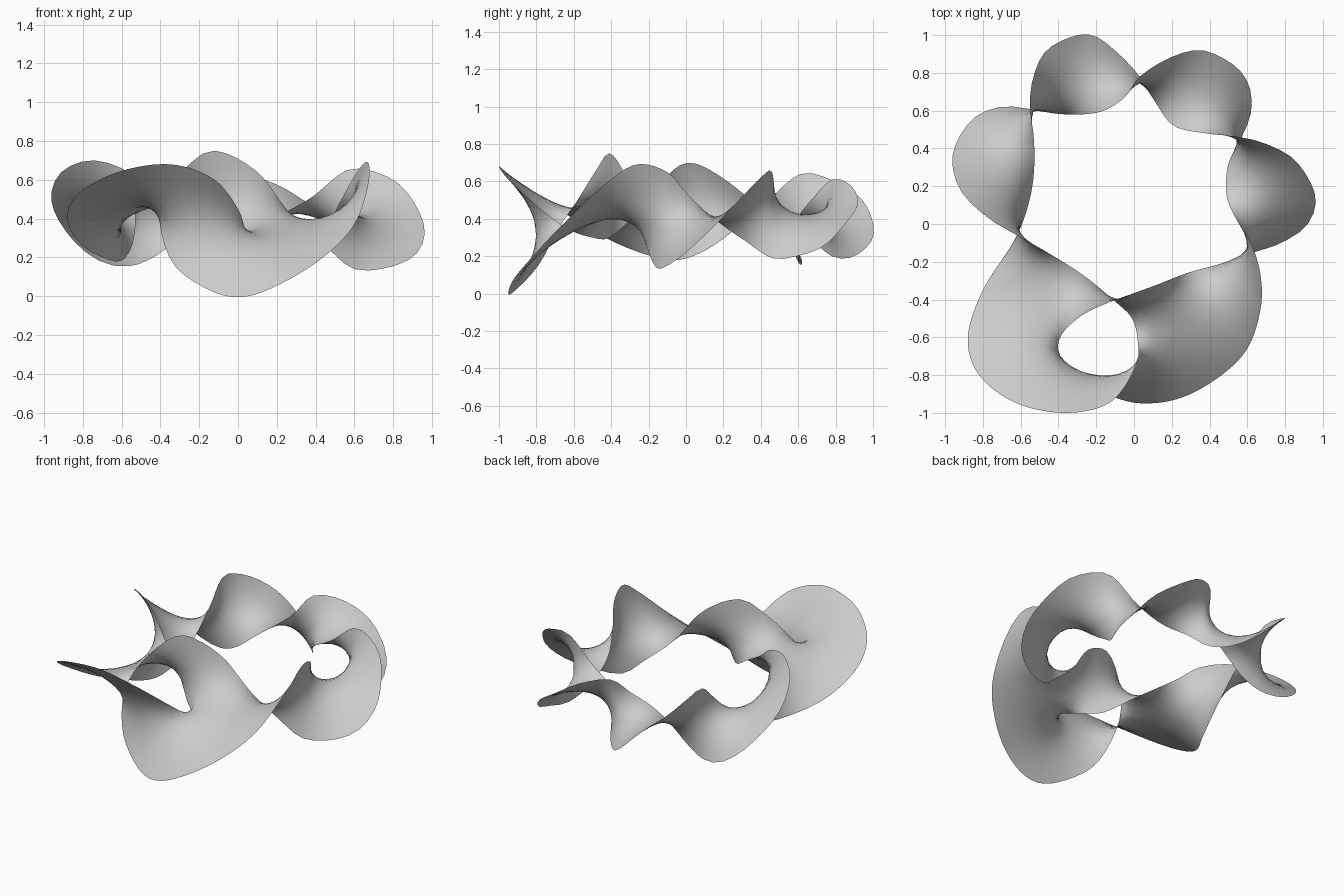
import bpy
import bmesh
from mathutils import Vector

cube = bpy.data.objects.get("Cube")
if cube:
    bpy.data.objects.remove(cube, do_unlink=True)

LENGTH_STEPS = 16   # samples along each rim strand
WIDTH_STEPS = 8     # samples across the film
NECK_HOLD = 0.15    # how firmly the ring's necks keep their straight line

# Rim: one closed knotted loop, listed strand by strand.
# Every strand starts at a crossing and runs to the start of the next one.
strands = {}


def strand(name, *points):
    strands[name] = [Vector(p) for p in points]


strand("left_outer", (-.12, -.94, .6), (-.35, -1, .68), (-.62, -.95, .64),
       (-.82, -.8, .53), (-.88, -.6, .4), (-.8, -.35, .26))
strand("back_left_inner", (-.63, -.08, .18), (-.56, .1, .23), (-.53, .27, .35), (-.53, .45, .51))
strand("back_outer", (-.55, .61, .64), (-.54, .75, .62), (-.48, .9, .54),
       (-.36, .98, .44), (-.22, 1, .3), (-.08, .9, .2))
strand("back_right_inner", (.03, .78, .2), (.11, .65, .31), (.21, .52, .41), (.38, .48, .51))
strand("right_outer", (.56, .46, .65), (.71, .42, .64), (.86, .33, .55),
       (.96, .15, .36), (.92, 0, .22), (.78, -.1, .15))
strand("front_right_inner", (.6, -.16, .14), (.46, -.21, .25), (.28, -.26, .41), (.1, -.33, .64))
strand("hole_left", (-.12, -.41, .75), (-.27, -.48, .66), (-.38, -.58, .5),
       (-.4, -.68, .35), (-.32, -.79, .15))
strand("front_right_outer", (-.12, -.91, .02), (.05, -.95, 0), (.25, -.92, .08),
       (.45, -.81, .21), (.6, -.66, .37), (.67, -.45, .57), (.67, -.27, .69))
strand("right_inner", (.62, -.1, .65), (.55, .01, .53), (.49, .15, .4), (.5, .32, .28))
strand("back_right_outer", (.57, .46, .19), (.62, .59, .2), (.61, .73, .25),
       (.53, .84, .36), (.36, .92, .48), (.19, .88, .58))
strand("back_inner", (.03, .78, .61), (-.05, .67, .5), (-.16, .6, .41), (-.28, .58, .32), (-.42, .585, .21))
strand("back_left_outer", (-.56, .61, .155), (-.71, .62, .18), (-.86, .55, .3),
       (-.96, .37, .48), (-.92, .18, .63), (-.77, .03, .7))
strand("left_inner", (-.6, -.07, .66), (-.46, -.15, .55), (-.27, -.27, .42))
strand("hole_right", (-.1, -.41, .3), (-.01, -.5, .3), (.02, -.62, .34), (.01, -.75, .43))


def catmull(a, b, c, d, t):
    return 0.5 * (2 * b + (c - a) * t + (2 * a - 5 * b + 4 * c - d) * t * t
                  + (3 * b - a - 3 * c + d) * t ** 3)


# Smooth the loop and cut it back into strands
loop = [p for pts in strands.values() for p in pts]
curves = {}
start = 0
for name, pts in strands.items():
    fine = []
    for i in range(start, start + len(pts)):
        a, b, c, d = (loop[(i + k) % len(loop)] for k in (-1, 0, 1, 2))
        fine += [catmull(a, b, c, d, s / 12) for s in range(12)]
    start += len(pts)
    curves[name] = fine + [loop[start % len(loop)].copy()]


def resample(points, steps):
    """Even spacing along a polyline."""
    dist = [0.0]
    for p, q in zip(points, points[1:]):
        dist.append(dist[-1] + (q - p).length)
    result, k = [], 0
    for i in range(steps + 1):
        target = dist[-1] * i / steps
        while k < len(points) - 2 and dist[k + 1] < target:
            k += 1
        f = (target - dist[k]) / max(dist[k + 1] - dist[k], 1e-9)
        result.append(points[k].lerp(points[k + 1], min(f, 1)))
    return result


def side(name, flip=False, steps=LENGTH_STEPS):
    points = resample(curves[name], steps)
    return points[::-1] if flip else points


def across(p, q):
    return [p.lerp(q, j / WIDTH_STEPS) for j in range(WIDTH_STEPS + 1)]


bm = bmesh.new()


def patch(rim_a, rim_b):
    """Ruled grid of quads between two rims with equal sample counts."""
    rows = [[bm.verts.new(p) for p in across(a, b)] for a, b in zip(rim_a, rim_b)]
    for r, s in zip(rows, rows[1:]):
        for j in range(WIDTH_STEPS):
            bm.faces.new((r[j], r[j + 1], s[j + 1], s[j]))


# Four lobes round the ring
necks = []
for lobe in ("right", "back_right", "back", "back_left"):
    outer, inner = side(lobe + "_outer"), side(lobe + "_inner")
    if (outer[0] - inner[0]).xy.length > (outer[0] - inner[-1]).xy.length:
        inner.reverse()
    patch(outer, inner)
    if lobe != "back_left":
        necks += across(outer[0], inner[0]) + across(outer[-1], inner[-1])

# Two large front lobes, joined by a second twisted neck behind the hole
long_steps = 2 * LENGTH_STEPS + WIDTH_STEPS


def front_lobe(outer, first, second):
    neck = across(first[-1], second[0])
    patch(outer, first + neck[1:-1] + second)


front_lobe(side("left_outer", True, long_steps), side("left_inner"), side("hole_left"))
front_lobe(side("front_right_outer", False, long_steps),
           side("hole_right", True), side("front_right_inner", True))

bmesh.ops.remove_doubles(bm, verts=bm.verts[:], dist=0.0005)
bmesh.ops.recalc_face_normals(bm, faces=bm.faces[:])
bmesh.ops.triangulate(bm, faces=bm.faces[:])
home = {v: p for v in bm.verts for p in necks if (v.co - p).length < 0.001}


def relax(passes, weight):
    """Move free vertices to the weighted mean of their neighbours."""
    links = {v: [] for v in bm.verts if not v.is_boundary}
    for e in bm.edges:
        w = weight(e)
        for v in e.verts:
            if v in links:
                links[v].append((e.other_vert(v), w))
    for _ in range(passes):
        for v, near in links.items():
            total, mass = Vector(), 0.0
            for n, w in near:
                total += n.co * w
                mass += w
            v.co = total / mass
            if v in home:
                v.co = v.co.lerp(home[v], NECK_HOLD)


def film_weight(edge):
    """Cotangent weight, which pulls the film to least area."""
    total = 0.0
    for corner in edge.link_loops:
        tip = corner.link_loop_prev.vert.co
        p, q = (v.co - tip for v in edge.verts)
        total += p.dot(q) / max(p.cross(q).length, 1e-8)
    return min(max(total, 0.05), 6.0)


# Relax the film like soap between the fixed rims
relax(150, lambda edge: 1.0)
for step in range(48):
    if step % 4 == 0:
        inside = [e for e in bm.edges if not e.is_boundary]
        bmesh.ops.beautify_fill(bm, faces=bm.faces[:], edges=inside, method='ANGLE')
    relax(8, film_weight)

for face in bm.faces:
    face.smooth = True

mesh = bpy.data.meshes.new("twisted_film")
bm.to_mesh(mesh)
bm.free()
film = bpy.data.objects.new("twisted_film", mesh)
bpy.context.collection.objects.link(film)

grey = bpy.data.materials.new("light_grey")
grey.use_nodes = True
colour = (0.6, 0.6, 0.6, 1)
grey.diffuse_color = colour
grey.node_tree.nodes["Principled BSDF"].inputs["Base Color"].default_value = colour
mesh.materials.append(grey)
